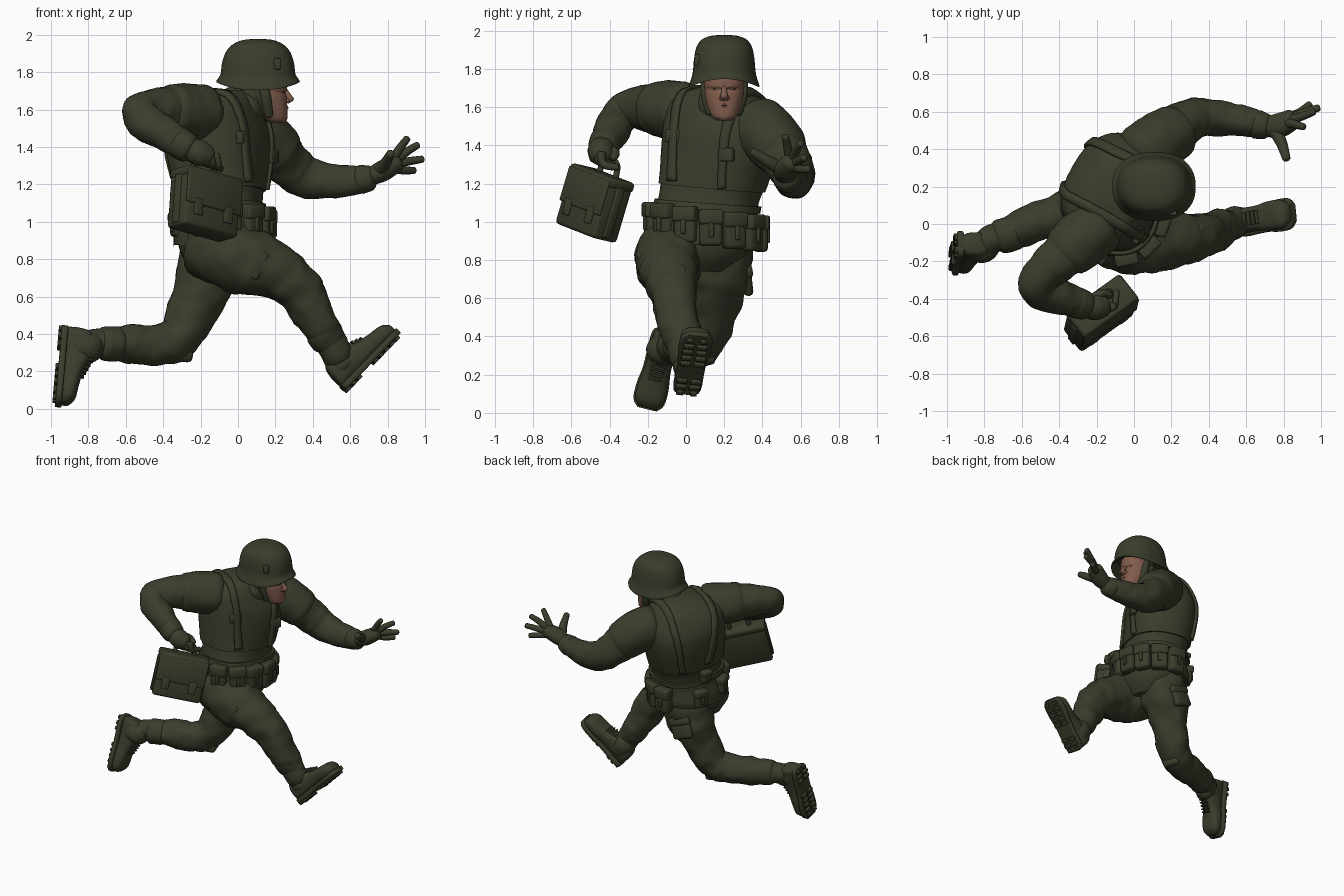
import bpy, bmesh, math
from mathutils import Vector, Matrix, noise

V = Vector

def material(name, rgb):
    m = bpy.data.materials.new(name)
    m.diffuse_color = (*rgb, 1)
    return m

GREEN = material("olive green", (0.042, 0.048, 0.025))
SKIN = material("skin", (0.22, 0.108, 0.073))
DARK = material("dark brown", (0.07, 0.035, 0.025))

def finish(name, bm, mat=GREEN, sharp=45):
    bmesh.ops.recalc_face_normals(bm, faces=bm.faces)
    for f in bm.faces:
        f.smooth = True
    for e in bm.edges:
        e.smooth = e.calc_face_angle(0) < math.radians(sharp)
    me = bpy.data.meshes.new(name)
    bm.to_mesh(me)
    bm.free()
    me.materials.append(mat)
    ob = bpy.data.objects.new(name, me)
    bpy.context.collection.objects.link(ob)
    return ob

def curve(rows, k):
    # Catmull-Rom interpolation of rows of numbers
    out, n = [], len(rows)
    for i in range(n - 1):
        a, b, c, d = rows[max(i - 1, 0)], rows[i], rows[i + 1], rows[min(i + 2, n - 1)]
        for j in range(k):
            t = j / k
            out.append([0.5 * (2 * q + (r - p) * t + (2 * p - 5 * q + 4 * r - s) * t * t
                               + (3 * q - p - 3 * r + s) * t ** 3) for p, q, r, s in zip(a, b, c, d)])
    return out + [list(rows[-1])]

def loft(name, rings, mat=GREEN, n=40, p=2.0, warp=None, sharp=45):
    # skin over rings given as (centre, half axis, half axis)
    bm, loops = bmesh.new(), []
    sp = lambda v: math.copysign(abs(v) ** (2 / p), v)
    for c, ax, ay in rings:
        loop = []
        for i in range(n):
            a = 2 * math.pi * i / n
            q = c + ax * sp(math.cos(a)) + ay * sp(math.sin(a))
            loop.append(bm.verts.new(warp(q) if warp else q))
        loops.append(loop)
    for u, w in zip(loops, loops[1:]):
        for i in range(n):
            bm.faces.new((u[i], u[(i + 1) % n], w[(i + 1) % n], w[i]))
    bm.faces.new(loops[0])
    bm.faces.new(loops[-1])
    return finish(name, bm, mat, sharp)

def limb(name, rows, mat=GREEN, k=8, fold=0.0, n=28, flat=1.0):
    # round-ended tube through (x, y, z, radius), with cloth folds
    rows = curve(rows, k)
    pts, rad = [V(r[:3]) for r in rows], [r[3] for r in rows]
    rings, side = [], None
    for i, (c, r) in enumerate(zip(pts, rad)):
        t = (pts[min(i + 1, len(pts) - 1)] - pts[max(i - 1, 0)]).normalized()
        if side is None:
            side = t.cross(V((0, 0, 1)) if abs(t.z) < 0.8 else V((0, 1, 0)))
        side = (side - t * side.dot(t)).normalized()
        up = t.cross(side)
        caps = [(-math.cos(a), math.sin(a)) for a in (0.15, 0.5, 0.9, 1.25)]
        steps = [(0, 1)]
        if i == 0:
            steps = caps + steps
        elif i == len(pts) - 1:
            steps = steps + [(-o, s) for o, s in reversed(caps)]
        for o, s in steps:
            rings.append((c + t * o * r * 0.6, side * r * s, up * r * s * flat))
    def crease(q):
        near = min(pts, key=lambda c: (c - q).length_squared)
        return q + (q - near) * fold * (noise.noise(q * 10) + 0.4 * noise.noise(q * 24))
    return loft(name, rings, mat, n, warp=crease if fold else None, sharp=70)

def frame(o, x, z):
    x = V(x).normalized()
    y = V(z).cross(x).normalized()
    z = x.cross(y)
    return Matrix.Translation(V(o)) @ Matrix((x, y, z)).transposed().to_4x4()

def box(name, M, centre, size, bevel=0.012, mat=GREEN):
    bm = bmesh.new()
    bmesh.ops.create_cube(bm, size=1)
    bmesh.ops.scale(bm, vec=size, verts=bm.verts)
    bmesh.ops.bevel(bm, geom=bm.edges[:], offset=bevel, segments=2, profile=0.5, affect='EDGES')
    bmesh.ops.transform(bm, matrix=M @ Matrix.Translation(centre), verts=bm.verts)
    return finish(name, bm, mat, 50)

# torso: z, x, y, half width, half depth, yaw, shoulder roll
BODY = [(.74, -.09, .07, .15, .15, 4, 0), (.82, -.09, .08, .23, .21, 2, 0), (.92, -.09, .09, .265, .235, 0, 0),
        (1.02, -.085, .10, .265, .225, -4, .05), (1.12, -.09, .12, .26, .215, -12, .08),
        (1.22, -.10, .145, .27, .23, -20, .1), (1.35, -.105, .17, .285, .245, -27, .12),
        (1.47, -.105, .185, .29, .245, -30, .16), (1.57, -.10, .19, .275, .215, -30, .18),
        (1.65, -.08, .20, .205, .17, -28, .14), (1.70, -.05, .20, .11, .11, -20, .05)]

def body_ring(row, grow=0.0):
    z, x, y, w, d, a, roll = row
    a = math.radians(a)
    return (V((x, y, z)), V((math.cos(a), math.sin(a), 0)) * (d + grow),
            V((-math.sin(a), math.cos(a), -roll)) * (w + grow))

ROWS = curve(BODY, 5)
loft("jacket", [body_ring(r) for r in ROWS], p=2.4)
vest = loft("armour_vest", [body_ring(r, .01) for r in ROWS if r[0] > 1.16], p=2.45)
belt_rows = [r for r in ROWS if 1.045 < r[0] < 1.12]
loft("belt", [body_ring(r, .018) for r in belt_rows], p=2.4)
loft("jacket_skirt", [body_ring(r, .008 + .1 * max(0, 1.04 - r[0])) for r in ROWS if .87 < r[0] < 1.07], p=2.3,
     warp=lambda q: q + V((0, 0, .03 * noise.noise(q * 8))))

# shoulder straps wrapped onto the vest
CHEST = frame((-.1, .19, 0), (.866, -.5, 0), (0, 0, 1))
def strap(name, path, width):
    bm, prev = bmesh.new(), None
    for f, u, z in curve(path, 5):
        pair = [bm.verts.new(CHEST @ V((f, u + s * width / 2, z))) for s in (-1, 0, 1)]
        if prev:
            for i in (0, 1):
                bm.faces.new((prev[i], prev[i + 1], pair[i + 1], pair[i]))
        prev = pair
    ob = finish(name, bm)
    w = ob.modifiers.new("wrap", 'SHRINKWRAP')
    w.target, w.wrap_mode, w.offset = vest, 'OUTSIDE_SURFACE', .008
    s = ob.modifiers.new("thick", 'SOLIDIFY')
    s.thickness, s.offset = .022, 0

for s, side in ((1, "left"), (-1, "right")):
    z = -.05 * s
    strap(side + "_suspender", [(.27, s * .15, 1.19 + z * .5), (.3, s * .17, 1.35 + z), (.27, s * .17, 1.52 + z),
          (.12, s * .17, 1.69 + z), (-.1, s * .17, 1.7 + z), (-.25, s * .17, 1.56 + z),
          (-.3, s * .15, 1.38 + z), (-.28, s * .12, 1.19 + z * .5)], .06)
    box(side + "_strap_buckle", CHEST, (.235, s * .16, 1.40 + z), (.04, .085, .07), .01)

# belt pouches around the waist
def pouch(name, ang, w=.12, h=.19, d=.075, z=.972, out=.0):
    a = math.radians(ang)
    n = V((math.cos(a) / .25, math.sin(a) / .29, 0)).normalized()
    o = V((-.085 + (.245 + out) * math.cos(a), .105 + (.285 + out) * math.sin(a), z - .035 * math.sin(a)))
    M = frame(o, n, (0, 0, 1))
    box(name, M, (0, 0, 0), (d, w, h), .02)
    box(name + "_flap", M, (.006, 0, h * .3), (d + .01, w + .006, h * .42), .014)
    box(name + "_tab", M, (d / 2 + .004, 0, -.01), (.016, .025, h * .4), .005)

for i, ang in enumerate((-80, -50, -22, 5, 31, 58, 88)):
    pouch("belt_pouch_%d" % i, ang)
pouch("rear_pouch_left", 150, .1, .14)
pouch("rear_pouch_right", 200, .12, .13)
pouch("rear_upper_pouch", 160, .08, .1, .06, 1.13)
pouch("canteen", -118, .13, .2, .085, .94)

# legs and trousers
limb("front_trouser_leg", [(-.16, -.03, .88, .185), (.0, -.085, .81, .183), (.17, -.09, .748, .156), (.32, -.07, .65, .128),
     (.40, -.05, .51, .112), (.47, -.02, .4, .098), (.51, -.01, .34, .085)], fold=.12)
limb("back_trouser_leg", [(-.1, .16, .9, .18), (-.15, .17, .75, .172), (-.23, .14, .56, .138), (-.31, .09, .39, .12),
     (-.42, .04, .347, .11), (-.58, -.01, .345, .1), (-.70, -.06, .348, .085)], fold=.12)
box("front_knee_pad", frame((.38, -.07, .70), (.75, -.05, .6), (-.55, 0, .8)), (0, 0, 0), (.06, .15, .17), .025)
box("front_thigh_pocket", frame((.06, -.235, .79), (.85, 0, -.4), (.4, 0, .85)), (0, 0, 0), (.17, .04, .16), .018)
box("back_thigh_pocket", frame((-.18, .315, .71), (.9, .1, -.3), (.3, -.1, .9)), (0, 0, 0), (.16, .05, .17), .022)
box("back_pocket_flap", frame((-.18, .32, .71), (.9, .1, -.3), (.3, -.1, .9)), (0, 0, .05), (.17, .055, .06), .015)
box("back_knee_pad", frame((-.33, .075, .29), (-.1, 0, -1), (.9, .3, 0)), (0, 0, 0), (.07, .13, .16), .025)

# boots
UPPER = [(-.1, .035, .04, .12), (-.085, .06, .03, .17), (-.04, .068, .03, .2), (.04, .067, .03, .19), (.12, .068, .03, .152),
         (.2, .079, .03, .132), (.28, .076, .03, .118), (.318, .045, .035, .088)]
def boot(name, o, d, up, shaft):
    M = frame(o, d, up)
    R = M.to_3x3()
    rows = curve(UPPER, 4)
    loft(name + "_upper", [(M @ V((x, 0, (b + t) / 2)), R @ V((0, w, 0)), R @ V((0, 0, (t - b) / 2)))
                           for x, w, b, t in rows], p=2.6, n=28, sharp=60)
    loft(name + "_sole", [(M @ V((x * 1.03, 0, .03)), R @ V((0, w + .007, 0)), R @ V((0, 0, .018)))
                          for x, w, b, t in rows], p=6, n=28)
    for i in range(10):
        x = -.085 + i * .042
        if i not in (3, 4):
            for s in (-1, 1):
                box(name + "_tread", M, (x, s * .036, .008), (.027, .056 if 0 < i < 9 else .035, .022), .004)
    for i in range(5):
        box(name + "_lace", M, (.07 + i * .022, 0, .183 - i * .010), (.011, .075, .022), .004)
    limb(name + "_shaft", [(*(M @ V((-.01, 0, .11))), .078), (*(M @ V((0, 0, .16))), .08), *shaft], n=28, fold=.06)
    x, y, z, r = shaft[-1]
    back = (V(shaft[-1][:3]) - V(shaft[-2][:3])).normalized() * .03
    limb(name + "_cuff", [(x - back.x, y - back.y, z - back.z, r + .008), (x + back.x, y + back.y, z + back.z, r + .012)],
         k=4, fold=.12)

boot("front_boot", (.65, .015, .16), (.29, .06, .30), (-.7, 0, .7), [(.52, -.008, .31, .083), (.47, -.022, .39, .088)])
boot("back_boot", (-.963, -.125, .34), (-.035, -.1, -.4), (1, 0, -.09), [(-.77, -.085, .35, .076), (-.68, -.055, .348, .085)])

# arms
limb("right_sleeve", [(-.23, -.03, 1.575, .15), (-.38, -.17, 1.595, .127), (-.51, -.29, 1.59, .102), (-.505, -.35, 1.545, .1),
     (-.40, -.39, 1.475, .095), (-.28, -.43, 1.40, .072)], fold=.11)
limb("left_sleeve", [(.05, .39, 1.495, .148), (.17, .465, 1.41, .142), (.28, .545, 1.295, .124), (.37, .57, 1.235, .106),
     (.5, .56, 1.215, .092), (.6, .545, 1.22, .082), (.69, .525, 1.23, .066)], fold=.11)
limb("right_shoulder_cap", [(-.2, -.01, 1.575, .158), (-.3, -.1, 1.587, .152), (-.35, -.145, 1.592, .145)], fold=.05)
limb("left_shoulder_cap", [(.04, .38, 1.5, .157), (.13, .44, 1.445, .157), (.21, .49, 1.375, .148)], fold=.05)
limb("right_cuff", [(-.31, -.42, 1.42, .085), (-.27, -.433, 1.395, .08)], k=4)
limb("left_cuff", [(.66, .532, 1.227, .078), (.70, .522, 1.232, .07)], k=4)

# hands
def fingers(side, rows, r):
    for i, f in enumerate(rows):
        limb("%s_finger_%d" % (side, i), [(*q, r * (1 - .12 * j)) for j, q in enumerate(f)], k=4, n=12)

limb("left_palm", [(.69, .522, 1.232, .05), (.77, .525, 1.27, .066), (.84, .555, 1.31, .058)], k=5, flat=.85)
fingers("left", [[(.83, .54, 1.34), (.87, .53, 1.40), (.905, .52, 1.445)], [(.85, .56, 1.335), (.91, .58, 1.38), (.96, .60, 1.41)],
        [(.85, .57, 1.31), (.92, .60, 1.325), (.985, .62, 1.335)], [(.83, .57, 1.285), (.89, .60, 1.275), (.94, .64, 1.275)]], .025)
limb("left_thumb", [(.755, .50, 1.275, .036), (.79, .43, 1.315, .03), (.815, .35, 1.365, .022)], k=4, n=14)
limb("right_palm", [(-.27, -.433, 1.395, .058), (-.21, -.445, 1.37, .07), (-.165, -.44, 1.35, .058)], k=5)
fingers("right", [[(-.215 + .032 * i, -.48 + .012 * i, 1.39 - .012 * i), (-.20 + .032 * i, -.485 + .018 * i, 1.33 - .01 * i),
        (-.19 + .032 * i, -.42 + .02 * i, 1.315 - .01 * i)] for i in range(4)], .024)
limb("right_thumb", [(-.22, -.4, 1.38, .026), (-.17, -.37, 1.36, .024), (-.13, -.38, 1.335, .02)], k=4, n=12)

# carried bag
BAG = frame((-.18, -.48, 1.095), (.32, .23, -.09), (.03, .1, .32))
box("bag_body", BAG, (0, 0, 0), (.36, .165, .325), .02)
box("bag_flap", BAG, (0, -.083, .055), (.365, .018, .19), .008)
box("bag_lid", BAG, (0, 0, .14), (.37, .175, .055), .018)
for s in (-1, 1):
    box("bag_tongue", BAG, (s * .1, -.087, -.055), (.055, .016, .09), .006)
    box("bag_end_strap", BAG, (s * .183, 0, -.01), (.016, .05, .27), .006)
limb("bag_handle", [(*(BAG @ V(q)), .016) for q in ((-.075, .03, .16), (-.06, .03, .225), (0, .03, .25), (.06, .03, .225), (.075, .03, .16))],
     k=4, n=12)

# neck, collar and head
X, Y = V((1, 0, 0)), V((0, 1, 0))
limb("neck", [(-.03, .2, 1.56, .12), (.04, .2, 1.63, .112), (.09, .2, 1.71, .105)], fold=.1)
limb("collar", [(.015, .195, 1.585, .142), (.04, .198, 1.625, .132)], k=4, fold=.15)
HEAD = [(1.53, .205, .03, .035), (1.545, .195, .065, .06), (1.58, .17, .095, .08), (1.63, .148, .115, .097),
        (1.67, .14, .119, .104), (1.695, .138, .114, .104), (1.72, .138, .125, .106), (1.82, .12, .13, .11)]
head = loft("head", [(V((x, .2, z)), X * a, Y * b) for z, x, a, b in curve(HEAD, 5)], SKIN, 48, 2.3)
head.data.materials.append(GREEN)
for f in head.data.polygons:
    f.material_index = int(f.center.x < .155)
limb("nose", [(.248, .2, 1.71, .012), (.266, .2, 1.68, .015), (.28, .2, 1.652, .02)], SKIN, 4, n=16)
limb("nostrils", [(.26, .18, 1.648, .012), (.268, .2, 1.648, .015), (.26, .22, 1.648, .012)], SKIN, 4, n=12)
limb("brow", [(.225, .135, 1.715, .01), (.245, .165, 1.714, .013), (.25, .2, 1.707, .013), (.245, .235, 1.714, .013),
     (.225, .265, 1.715, .01)], SKIN, 4, n=14)
limb("chin", [(.225, .175, 1.555, .022), (.238, .2, 1.553, .026), (.225, .225, 1.555, .022)], SKIN, 4, n=16)
limb("lips", [(.238, .168, 1.604, .01), (.256, .2, 1.61, .013), (.238, .232, 1.604, .01)], SKIN, 4, n=12)
limb("mouth_line", [(.247, .168, 1.606, .003), (.267, .2, 1.610, .004), (.247, .232, 1.606, .003)], DARK, 4, n=8)
for s, side in ((-1, "right"), (1, "left")):
    limb(side + "_eye", [(.244, .2 + s * .032, 1.692, .006), (.236, .2 + s * .055, 1.694, .006)], DARK, 3, n=10)
    limb(side + "_chin_strap", [(.13, .2 + s * .102, 1.75, .028), (.15, .2 + s * .1, 1.66, .028), (.165, .2 + s * .075, 1.57, .024)],
         k=5, n=14, flat=.8)

# helmet with flared rim
SHELL = [(1.978, .01, .01), (1.973, .075, .07), (1.953, .128, .118), (1.915, .168, .145), (1.86, .19, .157), (1.815, .197, .162),
         (1.785, .202, .168), (1.755, .223, .184)]
def dip(q):
    side = (q.y - .2) ** 2 / .035
    return q - V((0, 0, .045 * side * max(0, min(1, (1.83 - q.z) / .08))))
shell = curve(SHELL, 4) + [(1.747, .222, .183), (1.748, .205, .168), (1.79, .17, .14)]
loft("helmet", [(V((.107, .2, z)), X * a, Y * b) for z, a, b in shell], n=56, p=2.3, warp=dip)
box("helmet_clip", Matrix.Identity(4), (.21, .2 - .14, 1.845), (.035, .03, .06), .006)
